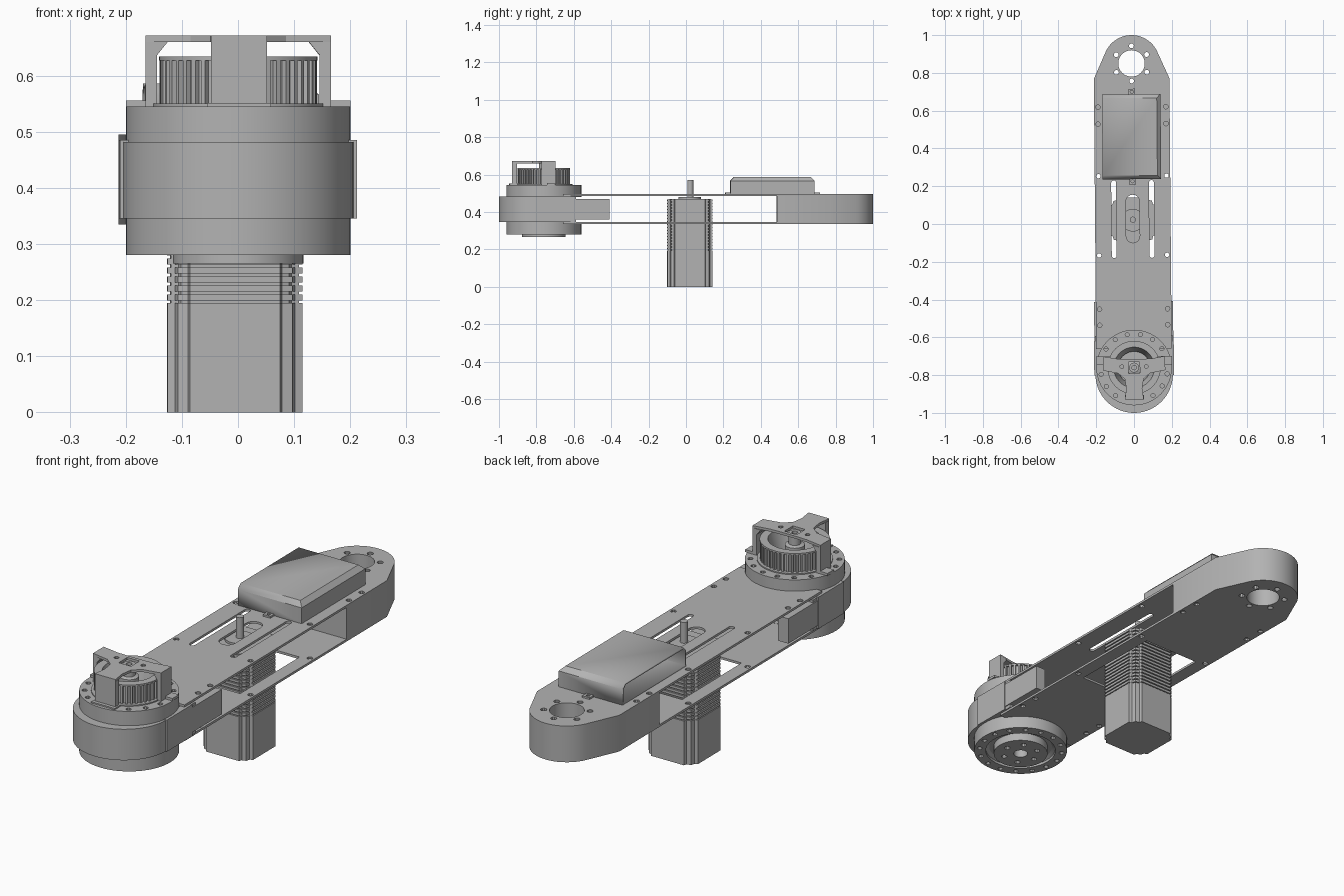
import bpy, bmesh, math
from mathutils import Matrix

if "Cube" in bpy.data.objects:
    bpy.data.objects.remove(bpy.data.objects["Cube"])

grey = bpy.data.materials.new("plain grey")
grey.diffuse_color = (0.45, 0.45, 0.45, 1)
grey.use_nodes = True
grey.node_tree.nodes["Principled BSDF"].inputs["Base Color"].default_value = grey.diffuse_color

# The whole arm is turned very slightly about z
PLACE = Matrix.Translation((-0.006, 0, 0)) @ Matrix.Rotation(0.0085, 4, 'Z')
HEAD = -0.76   # y of the joint axis at the front


def finish(name, bm):
    bmesh.ops.remove_doubles(bm, verts=bm.verts, dist=1e-5)
    bmesh.ops.recalc_face_normals(bm, faces=bm.faces)
    bm.transform(PLACE)
    me = bpy.data.meshes.new(name)
    bm.to_mesh(me)
    bm.free()
    ob = bpy.data.objects.new(name, me)
    bpy.context.collection.objects.link(ob)
    me.materials.append(grey)
    bpy.ops.object.select_all(action='DESELECT')
    ob.select_set(True)
    bpy.context.view_layer.objects.active = ob
    bpy.ops.object.shade_smooth_by_angle(angle=math.radians(25))
    return ob


def plate(name, loops, z0, z1):
    """Filled outline with holes, extruded from z0 to z1."""
    cu = bpy.data.curves.new(name, 'CURVE')
    cu.dimensions, cu.fill_mode, cu.extrude = '2D', 'BOTH', (z1 - z0) / 2
    for pts in loops:
        sp = cu.splines.new('POLY')
        sp.points.add(len(pts) - 1)
        for p, (x, y) in zip(sp.points, pts):
            p.co = (x, y, 0, 1)
        sp.use_cyclic_u = True
    tmp = bpy.data.objects.new(name + "_curve", cu)
    bpy.context.collection.objects.link(tmp)
    dg = bpy.context.evaluated_depsgraph_get()
    me = bpy.data.meshes.new_from_object(tmp.evaluated_get(dg))
    bm = bmesh.new()
    bm.from_mesh(me)
    bpy.data.objects.remove(tmp)
    bpy.data.meshes.remove(me)
    bpy.data.curves.remove(cu)
    bmesh.ops.translate(bm, verts=bm.verts, vec=(0, 0, (z0 + z1) / 2))
    return finish(name, bm)


def lathe(name, profile, cx, cy, n=64):
    bm = bmesh.new()
    vs = [bm.verts.new((cx + r, cy, z)) for r, z in profile]
    es = [bm.edges.new((vs[i], vs[(i + 1) % len(vs)])) for i in range(len(vs))]
    bmesh.ops.spin(bm, geom=vs + es, cent=(cx, cy, 0), axis=(0, 0, 1),
                   angle=math.tau, steps=n)
    return finish(name, bm)


def box(name, x0, x1, y0, y1, z0, z1):
    return plate(name, [rect(x0, x1, y0, y1)], z0, z1)


def rect(x0, x1, y0, y1):
    return [(x0, y0), (x1, y0), (x1, y1), (x0, y1)]


def arc(cx, cy, r, a0, a1, n):
    return [(cx + r * math.cos(math.radians(a0 + (a1 - a0) * i / n)),
             cy + r * math.sin(math.radians(a0 + (a1 - a0) * i / n))) for i in range(n + 1)]


def circle(cx, cy, r, n=16):
    return arc(cx, cy, r, 0, 360, n)[:-1]


def hole_ring(cx, cy, R, r, n, start=0):
    return [circle(*p, r, 10) for p in circle_at(cx, cy, R, n, start)]


def circle_at(cx, cy, R, n, start):
    return arc(cx, cy, R, start, start + 360, n)[:-1]


def slot(cx, y0, y1, r):
    return arc(cx, y1 - r, r, 0, 180, 8) + arc(cx, y0 + r, r, 180, 360, 8)


# Upper and lower arm plates
tail = arc(0, 0.85, 0.15, 22, 158, 28)
outline = [(-0.2, -0.66), (0.2, -0.66), (0.2, 0.77)] + tail + [(-0.2, 0.77)]
tail_holes = [circle(0, 0.85, 0.07, 40)] + hole_ring(0, 0.85, 0.093, 0.013, 6, 30)
edge_holes = [circle(s * 0.18, y, 0.012, 10) for s in (-1, 1)
              for y in (0.62, 0.53, 0.255, -0.165, -0.45, -0.535)]
slots = [slot(-0.1, -0.18, 0.232, 0.013), slot(0.1, -0.18, 0.232, 0.013),
         slot(0, -0.1, 0.155, 0.036)]
plate("upper_plate", [outline] + tail_holes + edge_holes + slots, 0.485, 0.495)
plate("lower_plate", [outline] + tail_holes + edge_holes +
      [rect(-0.14, 0.14, -0.18, 0.24)], 0.335, 0.345)

# Solid spacer at the rear end
plate("rear_spacer", [[(-0.2, 0.485), (0.2, 0.485), (0.2, 0.77)] + tail +
                      [(-0.2, 0.77)]] + tail_holes, 0.345, 0.485)

# Front housing with side arms
plate("front_housing", [[(0.205, -0.59), (-0.205, -0.59)] +
                        arc(0, -0.795, 0.205, 180, 360, 40)], 0.345, 0.482)
for s, side in ((-1, "left"), (1, "right")):
    x0, x1 = sorted((s * 0.16, s * 0.209))
    box(side + "_side_arm", x0, x1, -0.72, -0.41, 0.36, 0.47)
    x0, x1 = sorted((s * 0.18, s * 0.211))
    box(side + "_side_lug", x0, x1, -0.8, -0.62, 0.345, 0.485)

# Joint drum: bolted rings above and below the housing
ring = [circle(0, HEAD, 0.2, 64), circle(0, HEAD, 0.15, 64)]
bolts = hole_ring(0, HEAD, 0.178, 0.011, 16, 11.25)
plate("upper_drum_ring", ring + bolts, 0.48, 0.545)
plate("lower_drum_ring", ring + bolts, 0.28, 0.346)
lathe("drum_core", [(0.02, 0.3), (0.135, 0.3), (0.152, 0.29), (0.152, 0.55),
                    (0.11, 0.55), (0.09, 0.535), (0.02, 0.535)], 0, HEAD)
plate("output_disc", [circle(0, HEAD, 0.116, 48), circle(0, HEAD, 0.03, 24)] +
      hole_ring(0, HEAD, 0.075, 0.012, 6), 0.265, 0.302)

# Toothed pulley with hub
TEETH = 44
teeth = []
for i in range(TEETH):
    for f, r in ((0, 0.131), (0.4, 0.131), (0.5, 0.14), (0.9, 0.14)):
        a = math.tau * (i + f) / TEETH
        teeth.append((r * math.cos(a), HEAD + r * math.sin(a)))
plate("pulley_teeth", [teeth, circle(0, HEAD, 0.118, 48)], 0.55, 0.628)
lathe("pulley_rim", [(0.108, 0.634), (0.141, 0.634), (0.141, 0.627), (0.12, 0.627),
                     (0.12, 0.55), (0.085, 0.55)], 0, HEAD)
lathe("hub", [(0, 0.3), (0.04, 0.3), (0.04, 0.61), (0.025, 0.615), (0.025, 0.65),
              (0, 0.65)], 0, HEAD, 32)

# Three-armed bracket over the pulley
half = [(0.05, -0.93), (0.042, -0.87), (0.05, -0.82), (0.085, -0.79), (0.165, -0.775),
        (0.165, -0.70), (0.09, -0.713), (0.04, -0.715)]
cap = half + [(-x, y) for x, y in reversed(half)]
plate("bracket_cap", [cap, rect(-0.03, 0.03, HEAD - 0.03, HEAD + 0.03),
                      circle(0.065, -0.755, 0.01, 10), circle(-0.065, -0.755, 0.01, 10)],
      0.66, 0.671)
plate("shaft_sensor", [circle(0, HEAD, 0.026, 24), circle(0, HEAD, 0.012, 16)], 0.64, 0.662)
box("front_bracket_leg", -0.05, 0.05, -0.93, -0.905, 0.545, 0.662)
box("front_bracket_foot", -0.057, 0.057, -0.945, -0.9, 0.545, 0.551)
for s, side in ((-1, "left"), (1, "right")):
    x0, x1 = sorted((s * 0.145, s * 0.165))
    box(side + "_bracket_leg", x0, x1, -0.775, -0.70, 0.545, 0.662)
    x0, x1 = sorted((s * 0.145, s * 0.2))
    box(side + "_bracket_foot", x0, x1, -0.745, -0.70, 0.545, 0.556)
    # Gusset under the cap
    bm = bmesh.new()
    tri = [bm.verts.new((s * x, -0.775, z)) for x, z in
           ((0.146, 0.635), (0.146, 0.661), (0.125, 0.661))]
    ext = bmesh.ops.extrude_face_region(bm, geom=[bm.faces.new(tri)])
    bmesh.ops.translate(bm, vec=(0, 0.074, 0), verts=[
        v for v in ext["geom"] if isinstance(v, bmesh.types.BMVert)])
    bm.faces.ensure_lookup_table()
    finish(side + "_bracket_gusset", bm)

# Motor with notched corners, ribbed upper half and shaft
MY = 0.02


def motor_outline(h):
    quarter = [(h, 0.08), (h - 0.013, 0.084), (h - 0.018, h - 0.018),
               (0.084, h - 0.013), (0.08, h)]
    pts = []
    for k in range(4):
        c, s = round(math.cos(k * math.pi / 2)), round(math.sin(k * math.pi / 2))
        pts += [(c * x - s * y, MY + s * x + c * y) for x, y in quarter]
    return pts


plate("motor_body", [motor_outline(0.12)], 0, 0.195)
plate("motor_core", [motor_outline(0.114)], 0.19, 0.47)
for i in range(17):
    z = 0.199 + i * 0.016
    plate(f"motor_rib_{i + 1}", [motor_outline(0.12)], z, z + 0.011)
lathe("motor_boss", [(0, 0.465), (0.06, 0.465), (0.06, 0.48), (0, 0.48)], 0, MY, 40)
lathe("motor_shaft", [(0, 0.46), (0.016, 0.46), (0.016, 0.572), (0, 0.572)], 0, MY + 0.003, 24)

# Electronics cover: chamfered shell open on its left side
bm = bmesh.new()
bmesh.ops.create_cube(bm, size=1)
bmesh.ops.scale(bm, vec=(0.31, 0.45, 0.09), verts=bm.verts)
bmesh.ops.translate(bm, vec=(-0.003, 0.462, 0.541), verts=bm.verts)
rims = [e for e in bm.edges if all(v.co.z > 0.56 for v in e.verts)
        and any(v.co.x > 0 for v in e.verts)]
bmesh.ops.bevel(bm, geom=rims, offset=0.02, segments=1, affect='EDGES')
bm.normal_update()
bmesh.ops.delete(bm, geom=[f for f in bm.faces if f.normal.x < -0.9], context='FACES_ONLY')
cover = finish("electronics_cover", bm)
wall = cover.modifiers.new("wall", 'SOLIDIFY')
wall.thickness, wall.offset = 0.008, -1

# Cover fixing tabs
for y, end in ((0.7, "rear"), (0.226, "front")):
    plate(end + "_cover_tab", [rect(-0.018, 0.018, y - 0.016, y + 0.016),
                               circle(0, y, 0.008, 10)], 0.494, 0.503)
